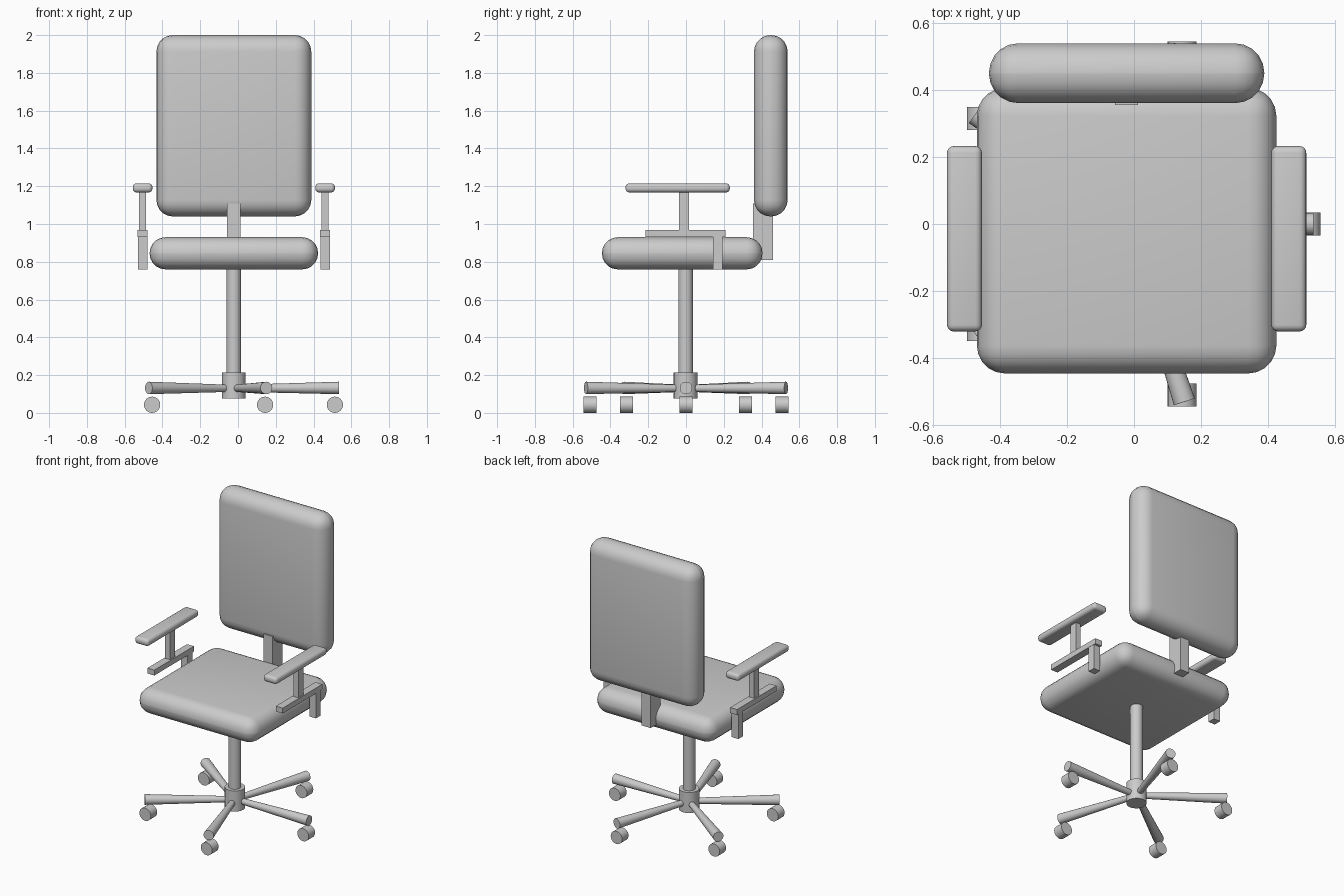
import bpy
import math
from mathutils import Vector

cube = bpy.data.objects.get("Cube")
if cube:
    bpy.data.objects.remove(cube, do_unlink=True)

grey = bpy.data.materials.new("plain grey")
grey.use_nodes = True
GREY = (0.6, 0.6, 0.6, 1)
grey.diffuse_color = GREY
grey.node_tree.nodes["Principled BSDF"].inputs["Base Color"].default_value = GREY

CX = -0.022  # column axis


def finish(obj, name):
    obj.name = name
    obj.data.materials.append(grey)
    bpy.ops.object.shade_smooth_by_angle(angle=math.radians(35))
    return obj


def box(name, x, y, z, bevel=0, segments=5):
    """Box from (min, max) ranges, with optionally rounded edges."""
    spans = (x, y, z)
    bpy.ops.mesh.primitive_cube_add(size=1, location=[(a + b) / 2 for a, b in spans])
    obj = bpy.context.object
    obj.scale = [b - a for a, b in spans]
    bpy.ops.object.transform_apply(location=False, rotation=False, scale=True)
    if bevel:
        mod = obj.modifiers.new("rounding", 'BEVEL')
        mod.width = bevel
        mod.segments = segments
        bpy.ops.object.modifier_apply(modifier=mod.name)
    return finish(obj, name)


def rod(name, start, end, r1, r2=None, sides=24):
    """Cylinder or cone between two points."""
    start, end = Vector(start), Vector(end)
    axis = end - start
    bpy.ops.mesh.primitive_cone_add(vertices=sides, radius1=r1, radius2=r2 or r1,
                                    depth=axis.length, location=(start + end) / 2)
    obj = bpy.context.object
    obj.rotation_euler = axis.to_track_quat('Z', 'Y').to_euler()
    return finish(obj, name)


# Cushions and back support
box("seat", (-0.468, 0.424), (-0.445, 0.405), (0.76, 0.93), 0.083)
box("backrest", (-0.432, 0.388), (0.36, 0.538), (1.04, 2.0), 0.087)
box("back_support", (-0.057, 0.012), (0.355, 0.461), (0.81, 1.108))

# Armrests on both sides
for side, s in (("left", 1), ("right", -1)):
    def across(half, c=CX + s * 0.483):
        return (c - half, c + half)
    box(side + "_arm_pad", across(0.052), (-0.32, 0.232), (1.167, 1.215), 0.02, 4)
    box(side + "_arm_post", across(0.019), (-0.036, 0.016), (0.96, 1.175))
    box(side + "_arm_rail", across(0.026), (-0.215, 0.21), (0.93, 0.967))
    box(side + "_arm_bracket", across(0.025), (0.143, 0.194), (0.76, 0.935))

# Column and hub
rod("column", (CX, -0.002, 0.2), (CX, -0.002, 0.78), 0.039)
rod("hub", (CX, -0.002, 0.075), (CX, -0.002, 0.215), 0.063)

# Five-legged base, casters all facing the same way
for i in range(5):
    a = math.radians(72 * i)
    dx, dy = math.cos(a), math.sin(a)
    rod(f"leg_{i + 1}", (CX, 0, 0.13), (CX + 0.557 * dx, 0.557 * dy, 0.132), 0.018, 0.033)
    x, y = CX + 0.535 * dx, 0.535 * dy
    rod(f"caster_{i + 1}", (x, y - 0.034, 0.043), (x, y + 0.034, 0.043), 0.043)
